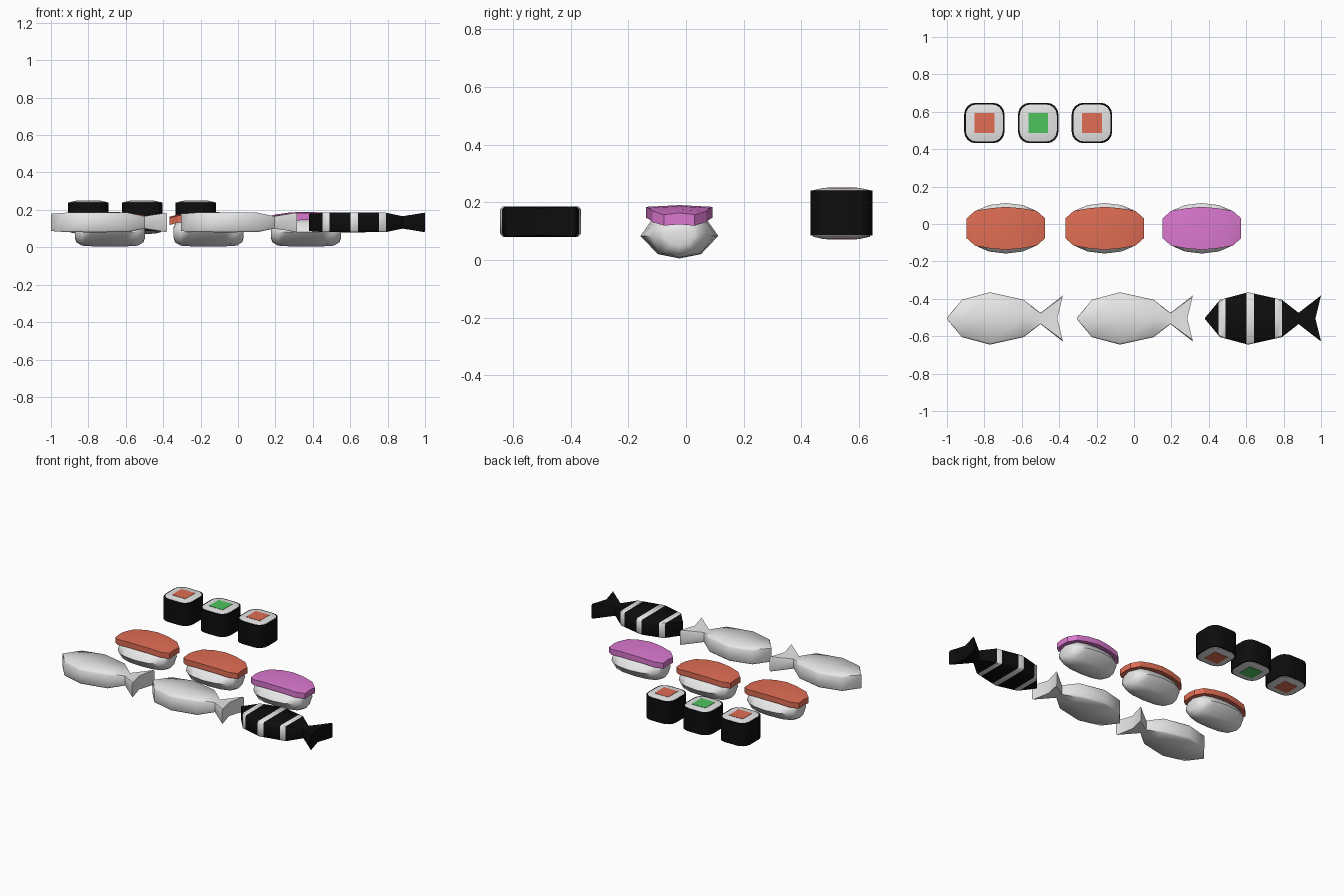
import bpy
import bmesh
import math
from mathutils import Vector

cube = bpy.data.objects.get("Cube")
if cube:
    bpy.data.objects.remove(cube, do_unlink=True)


def material(name, rgb):
    m = bpy.data.materials.new(name)
    m.use_nodes = True
    m.diffuse_color = (*rgb, 1)
    m.node_tree.nodes["Principled BSDF"].inputs["Base Color"].default_value = (*rgb, 1)
    return m


WHITE = material("rice white", (0.8, 0.8, 0.8))
BLACK = material("seaweed black", (0.004, 0.004, 0.004))
SALMON = material("salmon orange", (0.75, 0.155, 0.09))
PINK = material("tuna pink", (0.71, 0.19, 0.63))
GREEN = material("cucumber green", (0.076, 0.54, 0.11))


def loft(rings):
    """Skin closed rings; each end is capped by two faces meeting on the centre line."""
    bm = bmesh.new()
    loops = [[bm.verts.new(p) for p in ring] for ring in rings]
    n = len(loops[0])
    for a, b in zip(loops, loops[1:]):
        for i in range(n):
            j = (i + 1) % n
            bm.faces.new((a[i], a[j], b[j], b[i]))
    for end in (loops[0], loops[-1]):
        bm.faces.new(end[:n // 2 + 1])
        bm.faces.new(end[n // 2:] + end[:1])
    bmesh.ops.recalc_face_normals(bm, faces=bm.faces)
    return bm


def finish(bm, name, location, mats, angle=30):
    mesh = bpy.data.meshes.new(name)
    bm.to_mesh(mesh)
    bm.free()
    ob = bpy.data.objects.new(name, mesh)
    bpy.context.collection.objects.link(ob)
    ob.location = location
    for m in mats:
        mesh.materials.append(m)
    bpy.ops.object.select_all(action="DESELECT")
    ob.select_set(True)
    bpy.context.view_layer.objects.active = ob
    bpy.ops.object.shade_smooth_by_angle(angle=math.radians(angle))
    return ob


def mirrored(half):
    """Complete a half section that starts and ends on the centre line."""
    return half + [(-u, v) for u, v in reversed(half[1:-1])]


# Fish: chamfered slabs with a pinched, forked tail
FISH_SECTION = mirrored([(0, 1), (0.93, 1), (1, 0.82), (1, -0.82), (0.93, -1), (0, -1)])
# station: x, half width, half height, backward sweep of the outer edge
FISH_STATIONS = [(0, 0.004, 0.046, 0), (0.08, 0.1, 0.052, 0), (0.23, 0.14, 0.053, 0),
                 (0.41, 0.1, 0.052, 0), (0.5, 0.03, 0.033, 0), (0.59, 0.123, 0.052, 0.03)]
STRIPES = [(0.072, 0.108), (0.222, 0.262), (0.375, 0.41)]


def fish(name, x, striped=False):
    rings = []
    for sx, w, h, sweep in FISH_STATIONS:
        rings.append([(sx + sweep * abs(u), w * u, h * v * (0.9 if sweep and u == 0 else 1))
                      for u, v in FISH_SECTION])
    bm = loft(rings)
    if striped:
        for edge in [e for s in STRIPES for e in s]:
            geom = bm.verts[:] + bm.edges[:] + bm.faces[:]
            bmesh.ops.bisect_plane(bm, geom=geom, plane_co=Vector((edge, 0, 0)),
                                   plane_no=Vector((1, 0, 0)), dist=0.0005)
        for f in bm.faces:
            cx = f.calc_center_median().x
            f.material_index = int(any(a < cx < b for a, b in STRIPES))
    finish(bm, name, (x, -0.505, 0.133), [BLACK, WHITE] if striped else [WHITE], 50)


fish("fish_right", -1.0)
fish("fish_middle", -0.305)
fish("striped_fish_left", 0.38, True)


def both_ends(stations):
    """Mirror stations listed from the middle outwards."""
    return [(-s[0], *s[1:]) for s in reversed(stations[1:])] + stations


# Rice-block pieces: rounded rice below, arched slice on top
RICE_SECTION = mirrored([(0, 0.07), (0.1, 0.053), (0.135, 0.003), (0.075, -0.06), (0, -0.075)])
RICE_STATIONS = both_ends([(0, 1, 1), (0.09, 0.92, 1), (0.15, 0.73, 0.95),
                           (0.18, 0.52, 0.7), (0.187, 0.42, 0.4)])
SLICE_STATIONS = both_ends([(0, 0.115, 0.19), (0.085, 0.107, 0.186),
                            (0.165, 0.093, 0.175), (0.21, 0.053, 0.163)])


def rice_block(side, x, colour):
    rice = loft([[(sx, y * w, z * h) for y, z in RICE_SECTION] for sx, w, h in RICE_STATIONS])
    finish(rice, "rice_block_" + side, (x, -0.023, 0.08), [WHITE], 60)
    rings = []
    for sx, w, top in SLICE_STATIONS:
        section = mirrored([(0, top), (w, top - 0.006), (w, top - 0.044), (0, top - 0.04)])
        rings.append([(sx, y, z) for y, z in section])
    finish(loft(rings), "slice_" + side, (x, -0.023, 0), [colour], 30)


rice_block("right", -0.685, SALMON)
rice_block("middle", -0.157, SALMON)
rice_block("left", 0.363, PINK)


# Rolls: rounded-square seaweed, domed rice, square filling right through
def rounded_square(half, radius, z, steps=4):
    ring = []
    for k in range(4):
        a = math.radians(45 + 90 * k)
        cx = math.copysign(half - radius, math.cos(a))
        cy = math.copysign(half - radius, math.sin(a))
        for i in range(steps + 1):
            t = math.pi / 2 * (k + i / steps)
            ring.append((cx + radius * math.cos(t), cy + radius * math.sin(t), z))
    return ring


def roll(side, x, colour):
    place = (x, 0.54, 0.161)
    wrap = loft([rounded_square(0.108, 0.062, z) for z in (-0.077, 0.079)])
    finish(wrap, "seaweed_wrap_" + side, place, [BLACK], 40)
    levels = [(0.099, -0.0775), (0.066, -0.088), (0.066, 0.088), (0.099, 0.0795)]
    # two shallow domes, one on each end of the wrap
    for end, sign in (("top", 1), ("bottom", -1)):
        dome = loft([rounded_square(h, h * 0.57, z * sign)
                     for h, z in ((0.099, 0.07), (0.099, 0.0805), (0.066, 0.088))])
        finish(dome, "roll_rice_%s_%s" % (end, side), place, [WHITE], 40)
    filling = bmesh.new()
    bmesh.ops.create_cube(filling, size=1)
    bmesh.ops.scale(filling, vec=(0.106, 0.106, 0.18), verts=filling.verts)
    finish(filling, "filling_" + side, place, [colour])


roll("right", -0.8, SALMON)
roll("middle", -0.512, GREEN)
roll("left", -0.225, SALMON)
